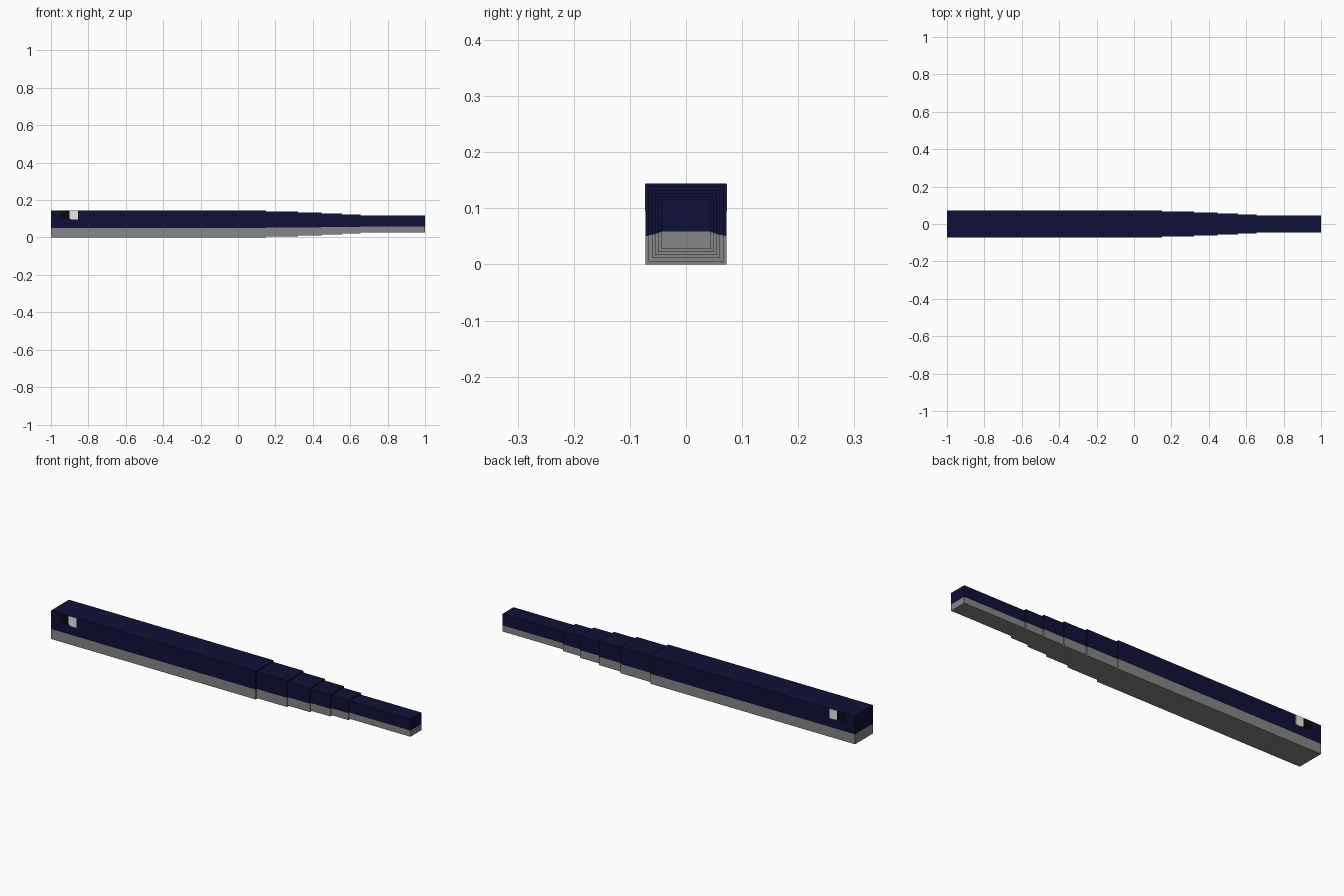
import bpy
import bmesh
from mathutils import Matrix, Vector

cube = bpy.data.objects.get("Cube")
if cube:
    bpy.data.objects.remove(cube, do_unlink=True)


def make_material(name, rgb):
    mat = bpy.data.materials.new(name)
    mat.use_nodes = True
    mat.diffuse_color = (*rgb, 1)
    mat.node_tree.nodes["Principled BSDF"].inputs["Base Color"].default_value = (*rgb, 1)
    return mat


navy = make_material("navy", (0.005, 0.005, 0.04))
grey = make_material("belly grey", (0.24, 0.24, 0.24))
white = make_material("eye white", (0.8, 0.8, 0.8))
black = make_material("eye black", (0.003, 0.003, 0.003))


def add_object(name, bm, mats):
    mesh = bpy.data.meshes.new(name)
    bm.to_mesh(mesh)
    bm.free()
    for mat in mats:
        mesh.materials.append(mat)
    obj = bpy.data.objects.new(name, mesh)
    bpy.context.collection.objects.link(obj)
    return obj


BODY_HALF = 0.072
BELLY_SHARE = 0.35  # lower part of every section is grey


def section(name, x0, x1, half):
    """Square bar with a navy upper part and a grey belly."""
    bm = bmesh.new()
    bmesh.ops.create_cube(bm, size=1, matrix=(
        Matrix.Translation(((x0 + x1) / 2, 0, BODY_HALF))
        @ Matrix.Diagonal((x1 - x0, 2 * half, 2 * half, 1))))
    split = BODY_HALF - half + BELLY_SHARE * 2 * half
    bmesh.ops.bisect_plane(bm, geom=bm.verts[:] + bm.edges[:] + bm.faces[:],
                           plane_co=(0, 0, split), plane_no=(0, 0, 1))
    for face in bm.faces:
        face.material_index = int(face.calc_center_median().z < split)
    add_object(name, bm, [navy, grey])


def eye_plate(name, outline, side, mat):
    """Thin plate lying on one side of the head."""
    bm = bmesh.new()
    y = side * (BODY_HALF - 0.001)
    face = bm.faces.new([bm.verts.new((x, y, z)) for x, z in outline])
    out = bmesh.ops.extrude_face_region(bm, geom=[face])
    verts = [g for g in out["geom"] if isinstance(g, bmesh.types.BMVert)]
    bmesh.ops.translate(bm, verts=verts, vec=Vector((0, side * 0.002, 0)))
    bmesh.ops.recalc_face_normals(bm, faces=bm.faces[:])
    add_object(name, bm, [mat])


# Body and the tail sections, stepping down in size
section("body", -1, 0.15, BODY_HALF)
tail_ends = [0.15, 0.322, 0.447, 0.557, 0.655, 1]
for i in range(5):
    section(f"tail_section_{i + 1}", tail_ends[i], tail_ends[i + 1],
            BODY_HALF - 0.0055 * (i + 1))

# Eyes: dark front half and white rear half on both sides of the head
top = 2 * BODY_HALF - 0.0005
dark_half = [(-0.95, top), (-0.95, 0.108), (-0.935, 0.097), (-0.9, 0.097), (-0.9, top)]
white_half = [(-0.9, top), (-0.9, 0.101), (-0.89, 0.095), (-0.856, 0.095), (-0.856, top)]
for label, side in (("right", -1), ("left", 1)):
    eye_plate(f"{label}_eye_dark", dark_half, side, black)
    eye_plate(f"{label}_eye_white", white_half, side, white)
